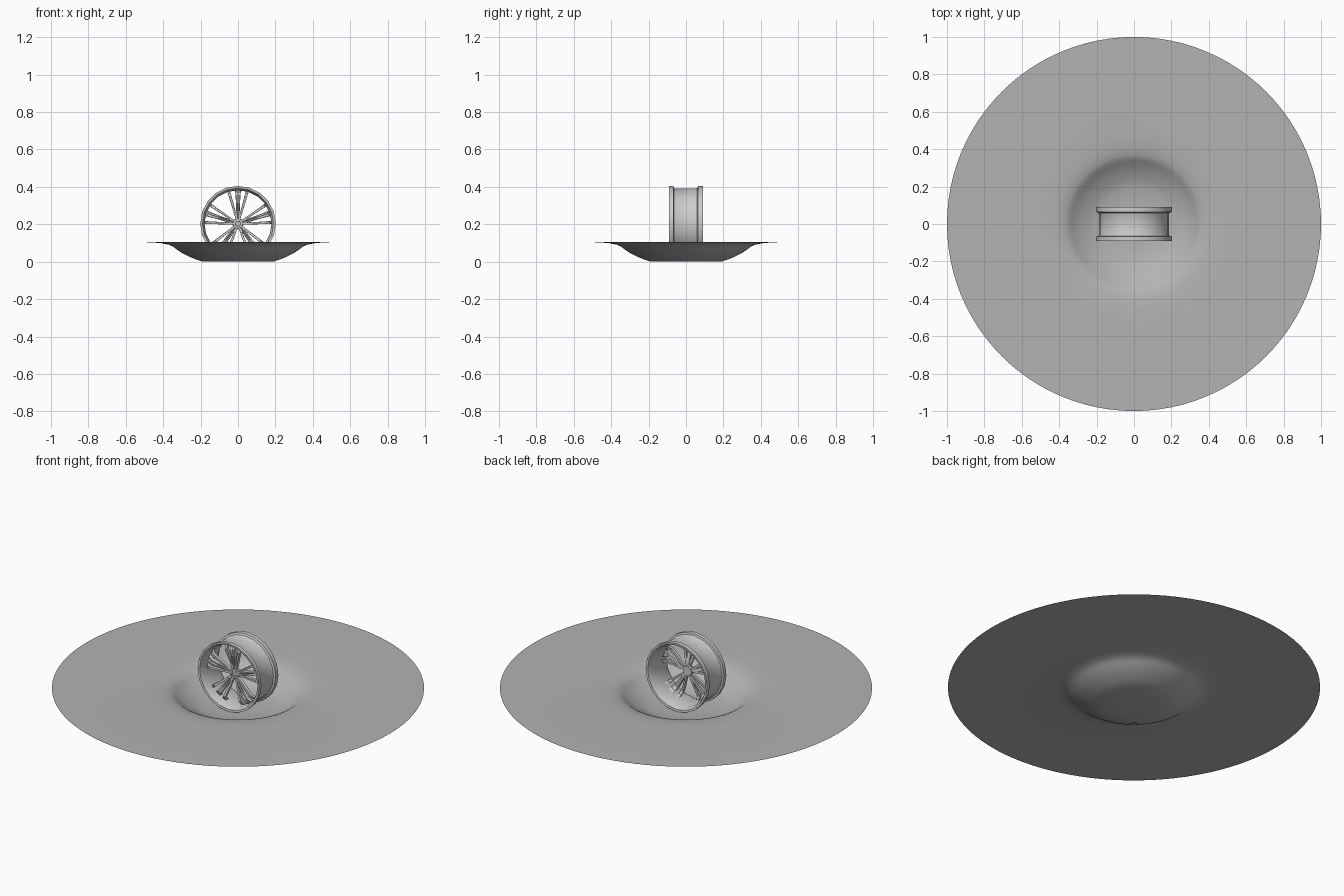
import bpy
from math import sin, cos, radians, tau

if "Cube" in bpy.data.objects:
    bpy.data.objects.remove(bpy.data.objects["Cube"])

CZ = 0.203  # wheel axle height


def make(name, verts, faces, smooth=None):
    me = bpy.data.meshes.new(name)
    me.from_pydata(verts, [], faces)
    ob = bpy.data.objects.new(name, me)
    bpy.context.collection.objects.link(ob)
    bpy.context.view_layer.objects.active = ob
    bpy.ops.object.select_all(action='DESELECT')
    ob.select_set(True)
    bpy.ops.object.mode_set(mode='EDIT')
    bpy.ops.mesh.select_all(action='SELECT')
    bpy.ops.mesh.remove_doubles(threshold=0.00001)
    bpy.ops.mesh.normals_make_consistent(inside=False)
    bpy.ops.object.mode_set(mode='OBJECT')
    if smooth:
        bpy.ops.object.shade_smooth_by_angle(angle=radians(smooth))
    return ob


def polar(r, y, a, t=0):
    # point at radius r and angle a around the axle, shifted sideways by t
    return (r * cos(a) - t * sin(a), y, CZ + r * sin(a) + t * cos(a))


def lathe_wheel(name, prof, n, closed=True, smooth=None):
    m = len(prof)
    verts = [polar(r, y, tau * i / n) for i in range(n) for y, r in prof]
    faces = []
    for i in range(n):
        for j in range(m if closed else m - 1):
            k, i2 = (j + 1) % m, (i + 1) % n
            faces.append((i * m + j, i * m + k, i2 * m + k, i2 * m + j))
    return make(name, verts, faces, smooth)


# dished ground disc: thin single surface
prof = [(0.1, 0), (0.195, 0.002), (0.24, 0.018), (0.28, 0.036), (0.31, 0.053),
        (0.335, 0.071), (0.35, 0.082), (0.37, 0.091), (0.41, 0.099),
        (0.46, 0.103), (0.52, 0.105), (1.0, 0.106)]
N = 96
verts = [(r * cos(tau * i / N), r * sin(tau * i / N), z)
         for r, z in prof for i in range(N)]
faces = [(j * N + i, j * N + (i + 1) % N, (j + 1) * N + (i + 1) % N, (j + 1) * N + i)
         for j in range(len(prof) - 1) for i in range(N)]
faces.append(tuple(range(N)))
disc = make("dished_disc", verts, faces)
if disc.data.polygons[0].normal.z < 0:
    disc.data.flip_normals()
bpy.ops.object.shade_smooth_by_angle(angle=radians(40))
mat = bpy.data.materials.new("mid_grey")
mat.diffuse_color = (0.45, 0.45, 0.45, 1)
mat.use_nodes = True
mat.node_tree.nodes["Principled BSDF"].inputs["Base Color"].default_value = mat.diffuse_color
disc.data.materials.append(mat)

# wheel rim: flanges, stepped barrel and inner wall
lathe_wheel("rim", [(-0.09, 0.202), (-0.068, 0.202), (-0.065, 0.191),
                    (-0.057, 0.187), (0.052, 0.187), (0.06, 0.191), (0.065, 0.202),
                    (0.09, 0.202), (0.088, 0.19), (0.062, 0.179),
                    (-0.062, 0.179), (-0.088, 0.19)], 20, smooth=30)

# hub with recessed centre cap
lathe_wheel("hub", [(-0.03, 0), (-0.03, 0.012), (-0.038, 0.015), (-0.036, 0.026),
                    (-0.028, 0.03), (-0.01, 0.028), (-0.01, 0)], 20, closed=False)

# spokes sweep forward from the hub, then hook back against the rim
PATH = [(0.012, -0.035), (0.06, -0.040), (0.11, -0.050), (0.15, -0.056),
        (0.17, -0.046), (0.181, -0.022)]


def spoke(name, a, w0, w1, d, groove):
    verts, faces = [], []
    last = len(PATH) - 1
    for i, (r, y) in enumerate(PATH):
        w = w0 + (w1 - w0) * i / last
        sec = [(-w, d), (-w * 0.9, 0), (-w * 0.4, 0), (0, groove),
               (w * 0.4, 0), (w * 0.9, 0), (w, d)]
        verts += [polar(r, y + dy, a, t) for t, dy in sec]
    m = 7
    for i in range(last):
        for j in range(m):
            k = (j + 1) % m
            faces.append((i * m + j, i * m + k, (i + 1) * m + k, (i + 1) * m + j))
    faces += [tuple(range(m)), tuple(range(last * m, last * m + m))]
    make(name, verts, faces)


for i in range(5):
    a = radians(90 + 72 * i)
    spoke("wide_spoke", a, 0.007, 0.017, 0.022, 0.003)
    for s in (-1, 1):
        spoke("thin_spoke", a + s * radians(16), 0.005, 0.009, 0.018, 0.0)
    # wheel bolts between the wide spokes
    x, _, z = polar(0.022, 0, a + radians(36))
    bpy.ops.mesh.primitive_cylinder_add(
        vertices=6, radius=0.004, depth=0.01, rotation=(radians(90), 0, 0),
        location=(x, -0.036, z))
    bpy.context.object.name = "wheel_bolt"
